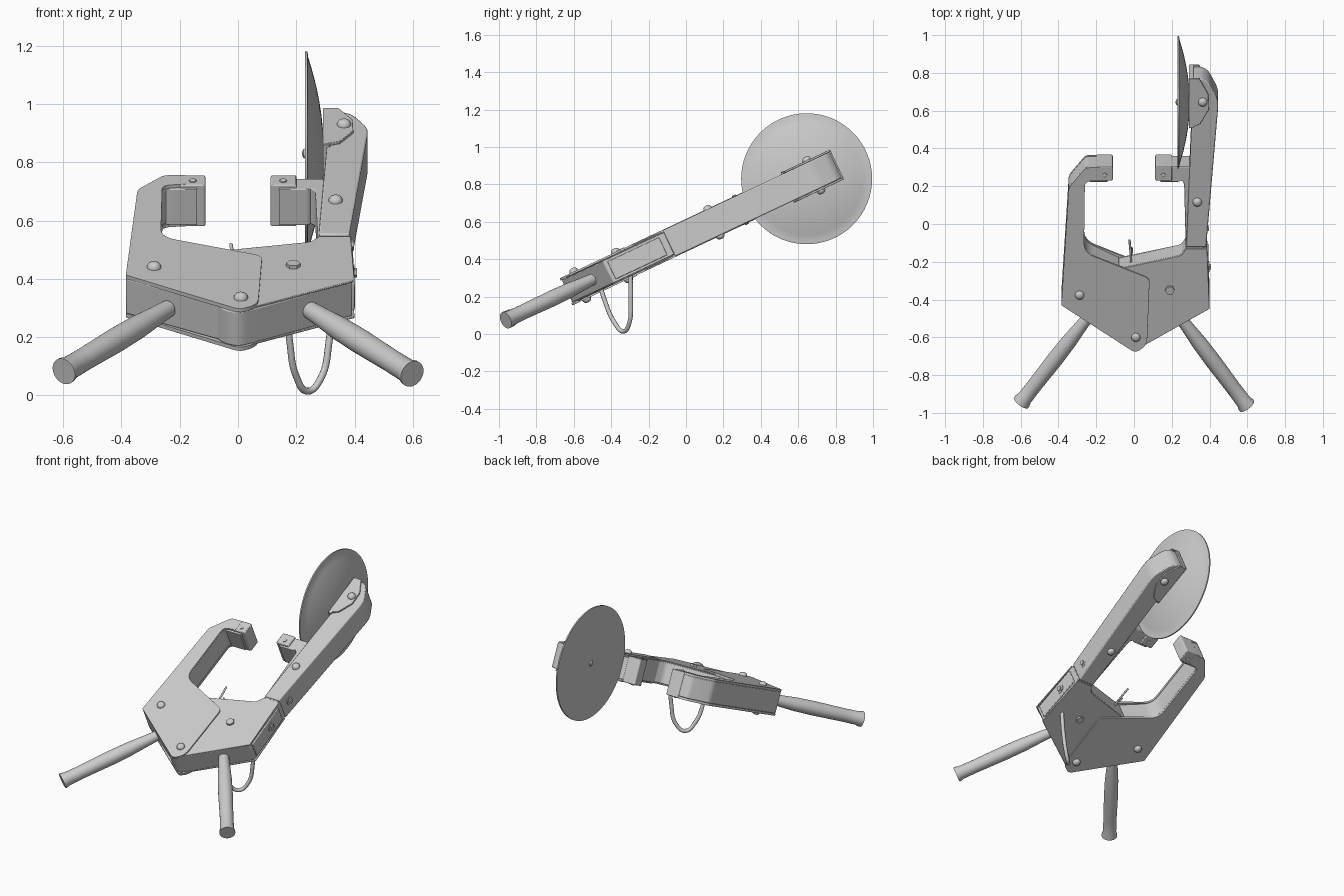
import bpy, bmesh, math
from mathutils import Vector, Matrix

if "Cube" in bpy.data.objects:
    bpy.data.objects.remove(bpy.data.objects["Cube"])

# The tool lies in a tilted plane: local x, v (along tool), w (plate normal)
TILT = Matrix.Translation((0, 0, 0.527)) @ Matrix.Rotation(math.radians(25.2), 4, 'X')

steel = bpy.data.materials.new("grey steel")
steel.diffuse_color = (0.6, 0.6, 0.6, 1)
steel.use_nodes = True
steel.node_tree.nodes["Principled BSDF"].inputs["Base Color"].default_value = steel.diffuse_color


def finish(name, bm, mat=TILT, bevel=0):
    bmesh.ops.recalc_face_normals(bm, faces=bm.faces)
    bm.transform(mat)
    me = bpy.data.meshes.new(name)
    bm.to_mesh(me)
    bm.free()
    me.materials.append(steel)
    ob = bpy.data.objects.new(name, me)
    bpy.context.collection.objects.link(ob)
    if bevel:
        m = ob.modifiers.new("edge", 'BEVEL')
        m.width, m.segments, m.limit_method = bevel, 2, 'ANGLE'
        m.angle_limit = math.radians(40)
    return ob


def rounded(pts):
    """Outline with optional corner radius as third value."""
    out = []
    for i, p in enumerate(pts):
        c = Vector(p[:2])
        if len(p) < 3:
            out.append(c)
            continue
        a = c + (Vector(pts[i - 1][:2]) - c).normalized() * p[2]
        b = c + (Vector(pts[(i + 1) % len(pts)][:2]) - c).normalized() * p[2]
        for k in range(7):
            t = k / 6
            out.append(a * (1 - t) ** 2 + c * 2 * t * (1 - t) + b * t * t)
    return out


def prism(name, pts, w0, w1, bevel=0.004):
    bm = bmesh.new()
    f = bm.faces.new([bm.verts.new((p.x, p.y, w0)) for p in rounded(pts)])
    ext = bmesh.ops.extrude_face_region(bm, geom=[f])
    vs = [g for g in ext['geom'] if isinstance(g, bmesh.types.BMVert)]
    bmesh.ops.translate(bm, verts=vs, vec=(0, 0, w1 - w0))
    return finish(name, bm, bevel=bevel)


def lathe(name, profile, start, axis, n=32, mat=TILT):
    """Revolve (radius, distance) profile around an axis."""
    bm = bmesh.new()
    rings = []
    for r, d in profile:
        rings.append([bm.verts.new((r * math.cos(2 * math.pi * i / n),
                                    r * math.sin(2 * math.pi * i / n), d)) for i in range(n)])
    for a, b in zip(rings, rings[1:]):
        for i in range(n):
            j = (i + 1) % n
            bm.faces.new((a[i], a[j], b[j], b[i]))
    bm.faces.new(rings[0])
    bm.faces.new(rings[-1])
    q = Vector(axis).to_track_quat('Z', 'Y').to_matrix().to_4x4()
    return finish(name, bm, mat @ Matrix.Translation(start) @ q)


def wire(name, pts, radius):
    cu = bpy.data.curves.new(name, 'CURVE')
    cu.dimensions = '3D'
    cu.bevel_depth, cu.bevel_resolution, cu.use_fill_caps = radius, 3, True
    cu.resolution_u = 8
    sp = cu.splines.new('BEZIER')
    sp.bezier_points.add(len(pts) - 1)
    for b, p in zip(sp.bezier_points, pts):
        b.co = p
        b.handle_left_type = b.handle_right_type = 'AUTO'
    cu.materials.append(steel)
    ob = bpy.data.objects.new(name, cu)
    bpy.context.collection.objects.link(ob)


# Left jaw: solid core plus two cover plates that clasp the hinge
claw = [(-0.385, -0.438), (-0.345, 0.25, 0.02), (-0.255, 0.367, 0.02), (-0.18, 0.367),
        (-0.18, 0.295), (-0.26, 0.285, 0.03), (-0.265, -0.13, 0.06)]
prism("left_jaw_core", claw + [(-0.08, -0.225), (-0.05, -0.66)], -0.066, 0.066)
for s, side in ((1, "top"), (-1, "bottom")):
    prism("left_jaw_plate_" + side,
          claw + [(0.083, -0.282, 0.03), (0.068, -0.69, 0.06), (0.0, -0.712, 0.02)],
          s * 0.066, s * 0.08, 0.003)

# Right body with its claw arm
prism("right_body", [(-0.11, -0.235), (0.0, -0.21), (0.25, -0.15, 0.02), (0.277, -0.1),
                     (0.385, -0.1), (0.392, -0.46), (0.06, -0.675, 0.03), (0.0, -0.71, 0.03),
                     (-0.055, -0.68, 0.03), (-0.11, -0.55)], -0.065, 0.065)
for s, side in ((1, "top"), (-1, "bottom")):
    prism("right_body_plate_" + side, [(-0.05, -0.222), (0.25, -0.152, 0.02), (0.277, -0.11),
                                       (0.387, -0.11), (0.4, -0.463), (0.05, -0.68)],
          s * 0.065, s * 0.072, 0.002)
prism("right_jaw_arm", [(0.275, -0.14), (0.265, 0.285, 0.03), (0.18, 0.295), (0.18, 0.367),
                        (0.3, 0.367), (0.355, 0.25), (0.37, -0.14)], -0.068, 0.068)
prism("side_panel", [(0.38, -0.44), (0.38, -0.135), (0.393, -0.135), (0.401, -0.44)], -0.052, 0.052)

# Gripping pads wrapped round both jaw tips
for s, side in ((1, "right"), (-1, "left")):
    prism("jaw_pad_" + side, [(s * 0.112, 0.29, 0.01), (s * 0.2, 0.29),
                              (s * 0.2, 0.37), (s * 0.112, 0.37, 0.01)], -0.079, 0.079)
    prism("jaw_pad_front_" + side, [(s * 0.14, 0.278), (s * 0.25, 0.278, 0.02),
                                    (s * 0.255, 0.3), (s * 0.14, 0.3)], -0.068, 0.068, 0.003)

# Long arm carrying the disc
prism("long_arm", [(0.277, -0.1), (0.382, -0.1), (0.445, 0.71), (0.445, 0.76, 0.03), (0.392, 0.87, 0.03),
                   (0.36, 0.885), (0.315, 0.885)], -0.077, 0.077, 0.006)

# Disc bracket: two plates and a web
for s, side in ((1, "top"), (-1, "bottom")):
    prism("bracket_plate_" + side, [(0.293, 0.6), (0.35, 0.625), (0.396, 0.71), (0.393, 0.8),
                                    (0.345, 0.892), (0.293, 0.892)], s * 0.077, s * 0.088, 0.002)
prism("bracket_web", [(0.291, 0.6), (0.316, 0.6), (0.316, 0.892), (0.291, 0.892)], -0.086, 0.086, 0.002)

# Domed disc with flat rim
dome = [(0.33 * math.cos(a * math.pi / 24), 0.01 + 0.057 * math.sin(a * math.pi / 24)) for a in range(12)]
disc_profile = [(0.01, 0.001), (0.33, 0.0), (0.35, 0.0), (0.35, 0.008), (0.335, 0.011)] + \
    [(r, 0.011 + 0.054 * (1 - (r / 0.33) ** 2)) for r in
     (0.33, 0.3, 0.26, 0.22, 0.18, 0.13, 0.08, 0.04, 0.01)]
lathe("disc", disc_profile, (0.23, 0.645, 0.83), (1, 0, 0), 64, Matrix.Identity(4))
lathe("disc_bolt", [(0.005, 0), (0.014, 0.004), (0.018, 0.012)], (0.22, 0.645, 0.83),
      (1, 0, 0), 16, Matrix.Identity(4))

# Round handles with flared ends
for s, side, end in ((-1, "left", -1.045), (1, "right", -1.065)):
    a, b = Vector((s * 0.24, -0.54, 0)), Vector((s * 0.598, end, 0))
    L = (b - a).length
    lathe("handle_" + side, [(0.03, 0), (0.034, 0.08), (0.041, L * 0.3), (0.043, L * 0.5),
                             (0.04, L * 0.8), (0.041, L - 0.03), (0.047, L - 0.01), (0.047, L)],
          a, b - a)

# Domed bolts on both faces: x, v, surface height
DOME = [(0.024, -0.004), (0.024, 0.006), (0.019, 0.015), (0.01, 0.02), (0.003, 0.021)]
for i, (x, v, w) in enumerate([(-0.288, -0.378, 0.08), (0.01, -0.625, 0.08),
                               (0.335, 0.165, 0.077), (0.364, 0.755, 0.088)]):
    for s in (1, -1):
        lathe("bolt_%d_%s" % (i, "top" if s > 0 else "bottom"), DOME, (x, v, s * w), (0, 0, s), 20)
for x in (-0.155, 0.155):
    for s in (1, -1):
        lathe("pad_pin", [(0.013, -0.002), (0.012, 0.004), (0.006, 0.007)],
              (x, 0.322, s * 0.079), (0, 0, s), 16)
for s in (1, -1):
    lathe("hex_bolt", [(0.025, 0), (0.025, 0.012)], (0.19, -0.35, s * 0.072), (0, 0, s), 6)
for x, v in ((0.386, -0.025), (0.396, -0.25)):
    lathe("side_bolt_washer", [(0.028, -0.003), (0.028, 0.004)], (x, v, 0), (1, 0, 0), 20)
    lathe("side_bolt_head", [(0.017, 0.003), (0.017, 0.012)], (x, v, 0), (1, 0, 0), 6)

# Hanging wire loop and small prong between the jaws
wire("trigger_loop", [(0.17, -0.465, 0.28), (0.178, -0.435, 0.18), (0.2, -0.385, 0.065),
                      (0.24, -0.335, 0.014), (0.285, -0.303, 0.06),
                      (0.312, -0.295, 0.18), (0.322, -0.298, 0.34)], 0.012)
wire("prong", [(-0.015, -0.22, 0.44), (-0.018, -0.15, 0.48), (-0.024, -0.085, 0.517)], 0.006)
wire("prong_barb", [(-0.018, -0.17, 0.468), (-0.01, -0.145, 0.455), (-0.012, -0.125, 0.465)], 0.005)

# Smooth shading with crisp edges
meshes = [o for o in bpy.data.objects if o.type == 'MESH']
for o in meshes:
    o.select_set(True)
bpy.context.view_layer.objects.active = meshes[0]
bpy.ops.object.shade_smooth_by_angle(angle=math.radians(35))
